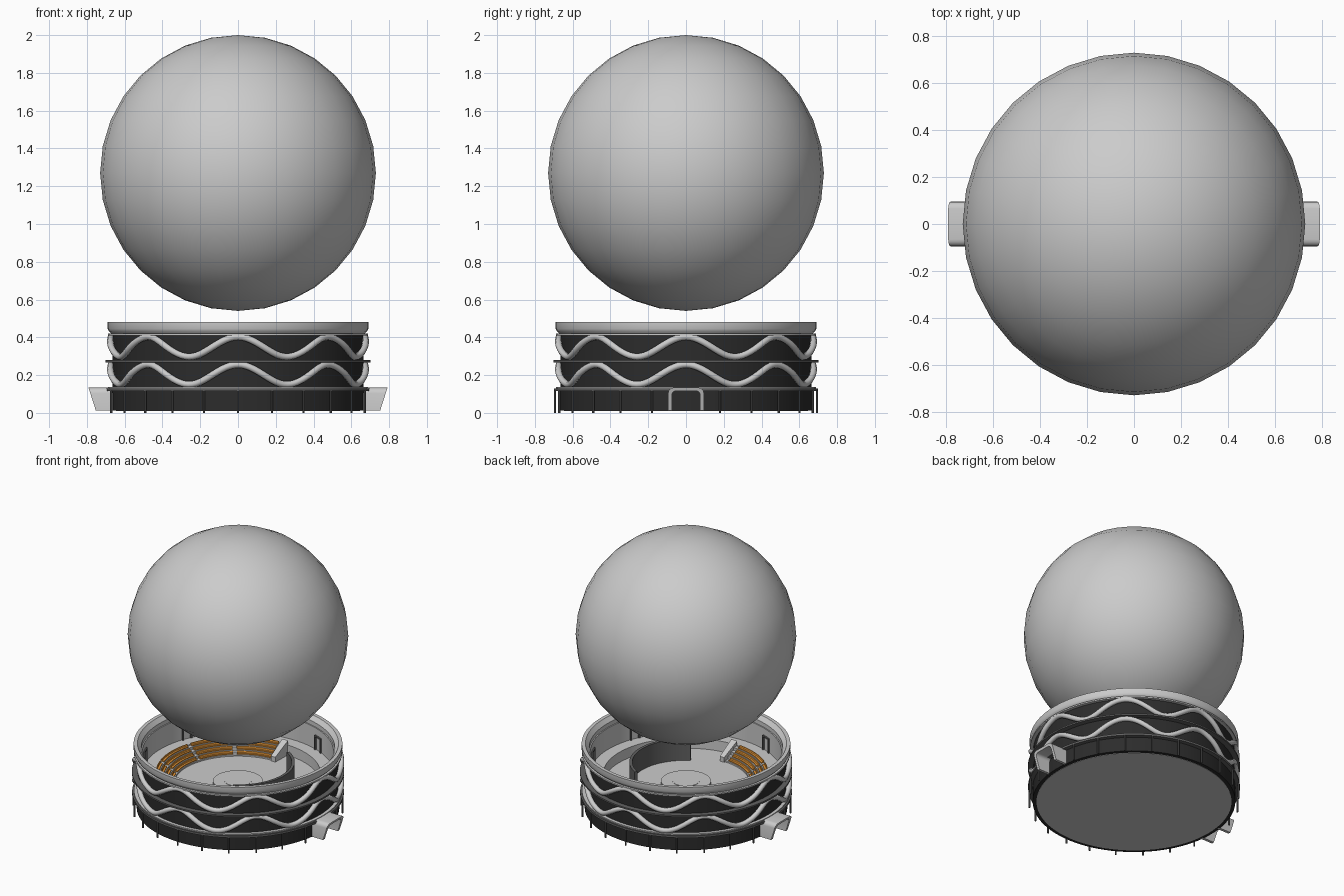
import bpy, bmesh, math
from math import sin, cos, pi, radians

if "Cube" in bpy.data.objects:
    bpy.data.objects.remove(bpy.data.objects["Cube"])


def material(name, rgb):
    m = bpy.data.materials.new(name)
    m.diffuse_color = (*rgb, 1)
    m.use_nodes = True
    m.node_tree.nodes["Principled BSDF"].inputs["Base Color"].default_value = m.diffuse_color
    return m


BLACK = material("black_panel", (0.025, 0.025, 0.025))
DARK = material("dark_metal", (0.12, 0.12, 0.12))
ORANGE = material("orange_seat", (0.85, 0.33, 0.04))


def finish(name, bm, mat=None, smooth=True):
    bmesh.ops.recalc_face_normals(bm, faces=bm.faces)
    me = bpy.data.meshes.new(name)
    bm.to_mesh(me)
    bm.free()
    ob = bpy.data.objects.new(name, me)
    bpy.context.collection.objects.link(ob)
    if mat:
        me.materials.append(mat)
    if smooth:
        bpy.ops.object.select_all(action='DESELECT')
        ob.select_set(True)
        bpy.context.view_layer.objects.active = ob
        bpy.ops.object.shade_smooth_by_angle(angle=radians(35))
    return ob


def sweep(name, profile, a0=0, a1=360, seg=96, mat=None):
    """Turn a closed (radius, z) profile around z, fully or over a sector."""
    bm = bmesh.new()
    full = a1 - a0 >= 360
    rows = []
    for i in range(seg if full else seg + 1):
        a = radians(a0 + (a1 - a0) * i / seg)
        rows.append([bm.verts.new((r * cos(a), r * sin(a), z)) for r, z in profile])
    n = len(profile)
    for i in range(seg):
        p, q = rows[i], rows[(i + 1) % len(rows)]
        for j in range(n):
            k = (j + 1) % n
            bm.faces.new((p[j], q[j], q[k], p[k]))
    if not full:
        bm.faces.new(rows[0])
        bm.faces.new(rows[-1])
    return finish(name, bm, mat)


def ring(name, r0, r1, z0, z1, mat=None, a0=0, a1=360, seg=96):
    return sweep(name, [(r0, z0), (r1, z0), (r1, z1), (r0, z1)], a0, a1, seg, mat)


def disc(name, r, z0, z1, mat=None, seg=96, x=0, y=0):
    bm = bmesh.new()
    bmesh.ops.create_cone(bm, cap_ends=True, segments=seg, radius1=r, radius2=r, depth=z1 - z0)
    bmesh.ops.translate(bm, vec=(x, y, (z0 + z1) / 2), verts=bm.verts)
    return finish(name, bm, mat)


# Floating globe
bm = bmesh.new()
bmesh.ops.create_uvsphere(bm, u_segments=32, v_segments=16, radius=0.73)
bmesh.ops.translate(bm, vec=(0, 0, 1.27), verts=bm.verts)
globe = finish("globe", bm, smooth=False)
for p in globe.data.polygons:
    p.use_smooth = True

# Ground floor: plinth, dark wall, canopy and posts
disc("base_plate", 0.645, 0.01, 0.03)
ring("lower_wall", 0.64, 0.67, 0.012, 0.12, BLACK)
ring("lower_canopy", 0.64, 0.70, 0.115, 0.13, DARK)
for i in range(24):
    if i % 12:
        a = i * pi / 12
        disc("canopy_post", 0.006, 0, 0.12, DARK, 8, 0.694 * cos(a), 0.694 * sin(a))

# Upper drum and bands
ring("drum_wall", 0.645, 0.665, 0.125, 0.44, BLACK)
ring("middle_band", 0.66, 0.702, 0.268, 0.279, DARK)
ring("lower_band", 0.66, 0.688, 0.128, 0.138)
ring("upper_band", 0.66, 0.688, 0.41, 0.42)
sweep("top_rim", [(0.64, 0.42), (0.672, 0.42), (0.684, 0.432), (0.69, 0.445),
                  (0.69, 0.48), (0.665, 0.48), (0.64, 0.45)])


# Wavy tubes wrapped around the drum
def wave_tube(name, zc):
    cu = bpy.data.curves.new(name, 'CURVE')
    cu.dimensions = '3D'
    cu.bevel_depth = 0.018
    cu.bevel_resolution = 2
    sp = cu.splines.new('POLY')
    n = 192
    sp.points.add(n - 1)
    for i in range(n):
        a = 2 * pi * i / n
        w = cos(8 * a)
        r = 0.672 + 0.012 * (1 - w * w)
        sp.points[i].co = (r * cos(a), r * sin(a), zc + 0.053 * w, 1)
    sp.use_cyclic_u = True
    sp.use_smooth = True
    ob = bpy.data.objects.new(name, cu)
    bpy.context.collection.objects.link(ob)


wave_tube("lower_wave", 0.203)
wave_tube("upper_wave", 0.35)


# Entrance hoods: slanted arched tunnels on both sides
def arch(hw, top, rad):
    pts = [(-hw, 0.012)]
    for c, s in ((-1, pi), (1, pi / 2)):
        for k in range(5):
            a = s - k * pi / 8
            pts.append((c * (hw - rad) + rad * cos(a), top - rad + rad * sin(a)))
    return pts + [(hw, 0.012)]


for side in (-1, 1):
    bm = bmesh.new()
    outer, inner = arch(0.095, 0.134, 0.03), arch(0.075, 0.117, 0.024)
    loops = []
    for front, pts in ((0, outer), (1, outer), (1, inner), (0, inner)):
        loops.append([bm.verts.new((side * (0.752 + 0.32 * (z - 0.01) if front else 0.655), y, z))
                      for y, z in pts])
    for i in range(4):
        p, q = loops[i], loops[(i + 1) % 4]
        for j in range(len(p) - 1):
            bm.faces.new((p[j], p[j + 1], q[j + 1], q[j]))
    for j in (0, -1):
        bm.faces.new([lp[j] for lp in loops])
    finish("entrance_hood", bm)

# Interior: hall floor, gallery and stage
disc("hall_floor", 0.648, 0.17, 0.19)
ring("gallery", 0.545, 0.646, 0.185, 0.265)
ring("inner_lining", 0.632, 0.646, 0.26, 0.42)
disc("stage", 0.165, 0.185, 0.207, None, 64)
disc("stage_centre", 0.09, 0.2, 0.21, None, 48)

# Curved screen on the +x side
ring("curved_screen", 0.355, 0.375, 0.185, 0.345, DARK, -60, 60, 40)

# Stepped seating on the -x side with orange rows split by aisles
steps = [(0.42, 0.185)]
for i in range(4):
    z = 0.2 + i * 0.02
    steps += [(0.42 + i * 0.031, z), (0.451 + i * 0.031, z)]
steps.append((0.544, 0.185))
sweep("seating_steps", steps, 92, 268, 56)
for s in range(5):
    a0 = 95 + s * 34.4
    for i in range(4):
        r, z = 0.427 + i * 0.031, 0.199 + i * 0.02
        sweep("seat_row", [(r, z), (r + 0.022, z), (r + 0.022, z + 0.018),
                           (r + 0.016, z + 0.018), (r + 0.014, z + 0.008), (r, z + 0.008)],
              a0, a0 + 31, 12, ORANGE)
for a in (88, 267):
    sweep("seating_end_wall", [(0.41, 0.185), (0.55, 0.185), (0.55, 0.295), (0.41, 0.225)], a, a + 5, 3)

# Door frames on the inner gallery wall
for k in range(8):
    a = 22.5 + k * 45
    for d in (-3, 3):
        ring("door_jamb", 0.622, 0.634, 0.265, 0.36, DARK, a + d - 0.5, a + d + 0.5, 2)
    ring("door_lintel", 0.622, 0.634, 0.36, 0.37, DARK, a - 3.5, a + 3.5, 6)
